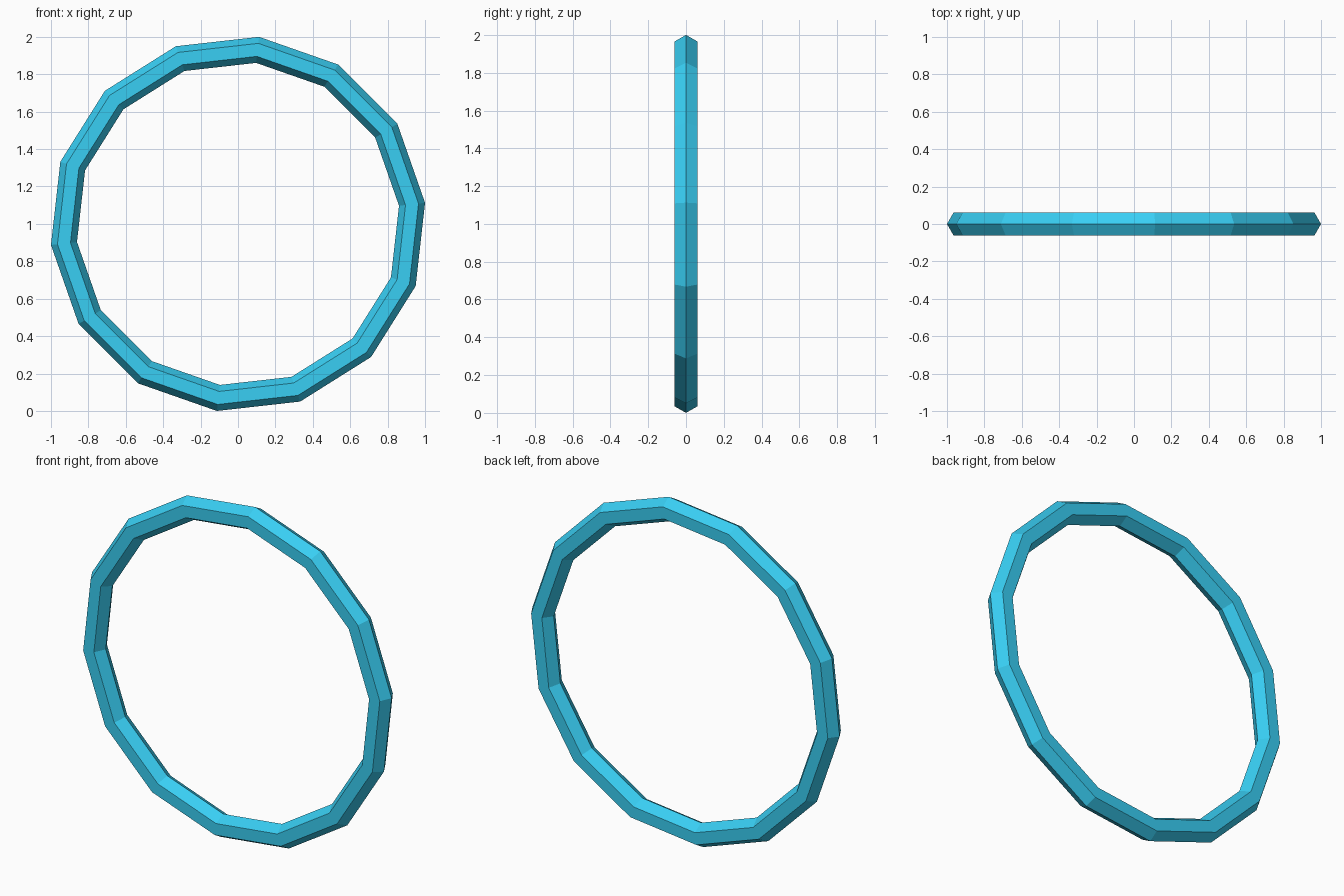
import bpy
import math

if "Cube" in bpy.data.objects:
    bpy.data.objects.remove(bpy.data.objects["Cube"])

SEGMENTS = 14                                # straight pieces around the ring
TILT = math.tau / SEGMENTS / 4               # quarter-step turn of the facets
OUTER = 1.0 / math.cos(TILT)                 # outer tip radius giving a 2 unit span
TUBE = 0.07                                  # hexagonal tube radius

# Upright hoop with a six-sided tube, corner pointing outward
bpy.ops.mesh.primitive_torus_add(
    major_segments=SEGMENTS, minor_segments=6,
    major_radius=OUTER - TUBE, minor_radius=TUBE,
    location=(0, 0, 1), rotation=(math.pi / 2, -TILT, 0))
ring = bpy.context.object
ring.name = "ring"
bpy.ops.object.shade_flat()

# Cyan finish
mat = bpy.data.materials.new("cyan")
mat.diffuse_color = (0.04, 0.62, 0.9, 1)
mat.use_nodes = True
mat.node_tree.nodes["Principled BSDF"].inputs["Base Color"].default_value = mat.diffuse_color
ring.data.materials.append(mat)
